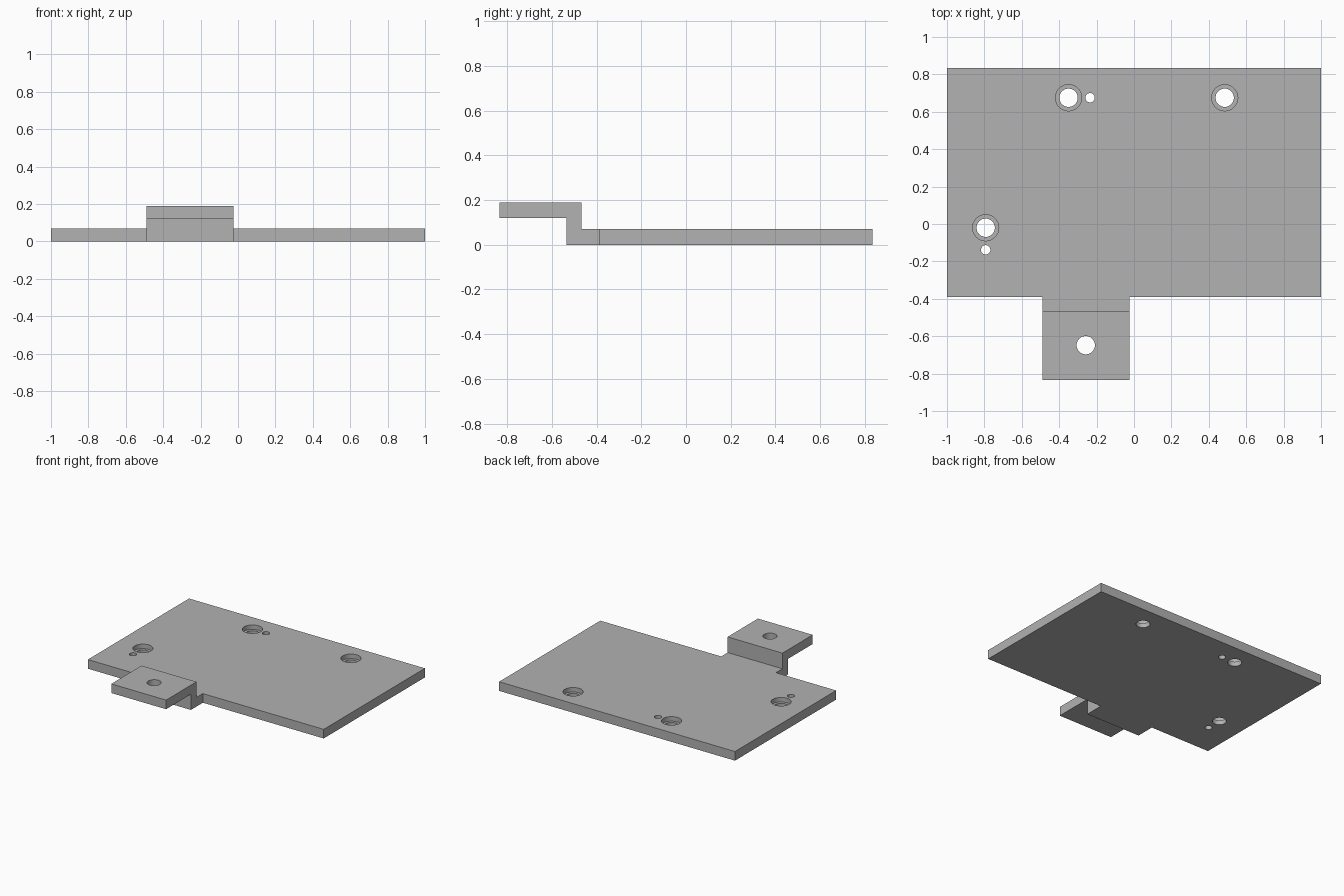
import bpy
import bmesh
from mathutils import Matrix, Vector

cube = bpy.data.objects.get("Cube")
if cube:
    bpy.data.objects.remove(cube, do_unlink=True)

THICK = 0.07
TOP = 0.19
TAB_LEFT, TAB_RIGHT = -0.49, -0.025

grey = bpy.data.materials.new("plain grey")
grey.use_nodes = True
grey.diffuse_color = (0.445, 0.445, 0.445, 1)
grey.node_tree.nodes["Principled BSDF"].inputs["Base Color"].default_value = grey.diffuse_color


def add_object(name, bm):
    bmesh.ops.recalc_face_normals(bm, faces=bm.faces)
    mesh = bpy.data.meshes.new(name)
    bm.to_mesh(mesh)
    bm.free()
    mesh.materials.append(grey)
    obj = bpy.data.objects.new(name, mesh)
    bpy.context.collection.objects.link(obj)
    return obj


def prism(name, points, direction):
    """Extrude a closed outline along a direction."""
    bm = bmesh.new()
    face = bm.faces.new([bm.verts.new(p) for p in points])
    extruded = bmesh.ops.extrude_face_region(bm, geom=[face])["geom"]
    verts = [g for g in extruded if isinstance(g, bmesh.types.BMVert)]
    bmesh.ops.translate(bm, verts=verts, vec=Vector(direction))
    return add_object(name, bm)


def drill(name, x, y, radius, bottom=-0.1, top=0.3):
    bm = bmesh.new()
    bmesh.ops.create_cone(bm, cap_ends=True, segments=48, radius1=radius, radius2=radius,
                          depth=top - bottom,
                          matrix=Matrix.Translation((x, y, (top + bottom) / 2)))
    return add_object(name, bm)


def combine(target, tool, operation):
    bpy.context.view_layer.objects.active = target
    mod = target.modifiers.new(operation.lower(), "BOOLEAN")
    mod.operation, mod.solver, mod.object = operation, "EXACT", tool
    bpy.ops.object.modifier_apply(modifier=mod.name)
    bpy.data.objects.remove(tool, do_unlink=True)


# Flat base plate with the tongue that carries the raised tab
outline = [(-1, -0.39), (TAB_LEFT, -0.39), (TAB_LEFT, -0.535), (TAB_RIGHT, -0.535),
           (TAB_RIGHT, -0.39), (1, -0.39), (1, 0.835), (-1, 0.835)]
plate = prism("mounting_plate", [(x, y, 0) for x, y in outline], (0, 0, THICK))

# Stepped tab: riser and overhanging shelf
step = [(-0.535, 0), (-0.468, 0), (-0.468, TOP), (-0.835, TOP),
        (-0.835, 0.12), (-0.535, 0.12)]
tab = prism("stepped_tab", [(TAB_LEFT, y, z) for y, z in step], (TAB_RIGHT - TAB_LEFT, 0, 0))
combine(plate, tab, "UNION")

# Counterbored screw holes
for x, y in [(-0.35, 0.675), (0.485, 0.675), (-0.793, -0.02)]:
    combine(plate, drill("counterbore", x, y, 0.07, bottom=THICK / 2), "DIFFERENCE")
    combine(plate, drill("screw_hole", x, y, 0.049), "DIFFERENCE")

# Pin holes and the tab hole
for x, y, radius in [(-0.235, 0.675, 0.025), (-0.793, -0.138, 0.025), (-0.258, -0.648, 0.049)]:
    combine(plate, drill("plain_hole", x, y, radius), "DIFFERENCE")

# Smooth hole walls, sharp edges elsewhere
bpy.ops.object.select_all(action="DESELECT")
plate.select_set(True)
bpy.context.view_layer.objects.active = plate
bpy.ops.object.shade_smooth_by_angle()
